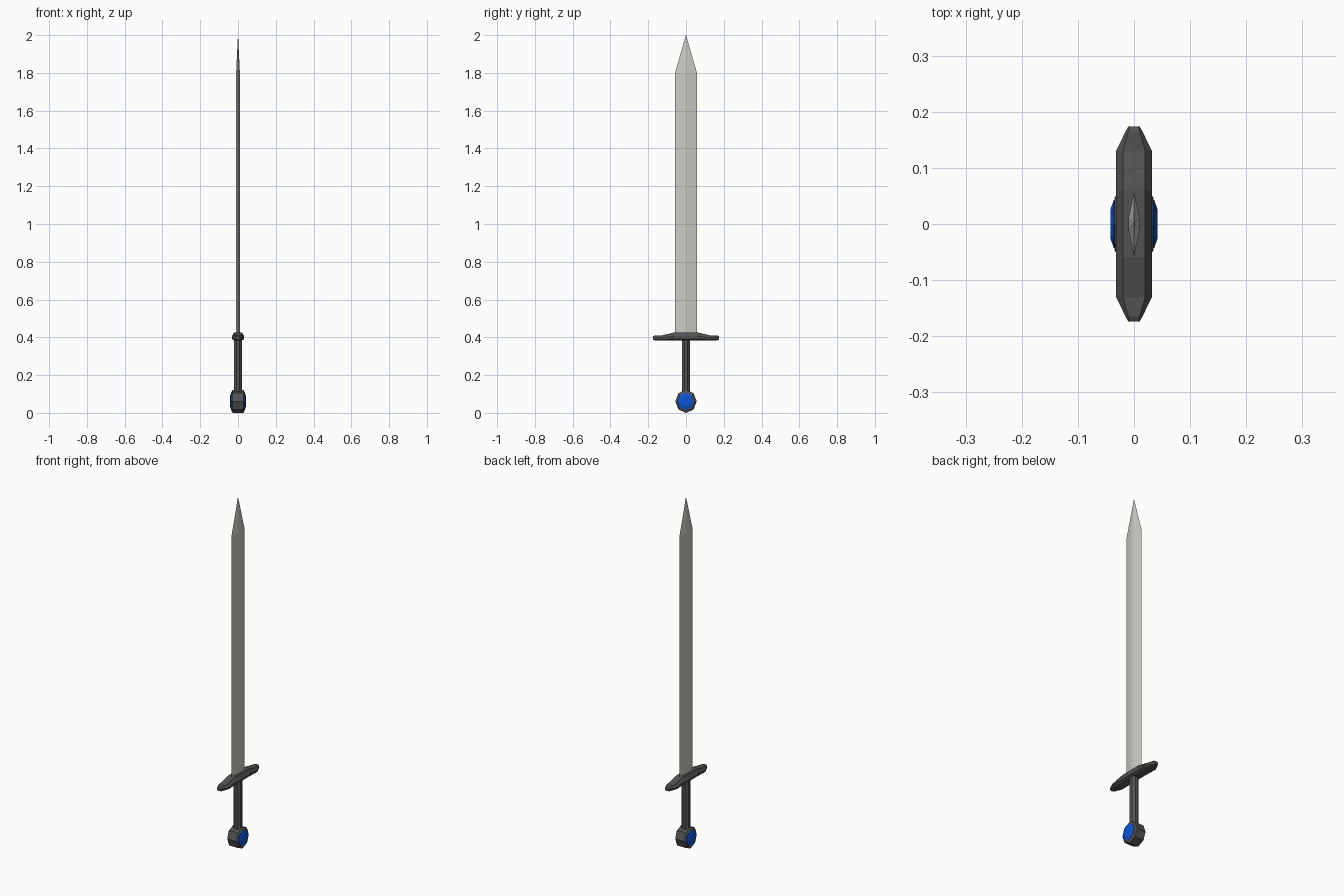
import bpy, bmesh, math

if "Cube" in bpy.data.objects:
    bpy.data.objects.remove(bpy.data.objects["Cube"])


def material(name, rgb):
    m = bpy.data.materials.new(name)
    m.diffuse_color = (*rgb, 1)
    m.use_nodes = True
    m.node_tree.nodes["Principled BSDF"].inputs["Base Color"].default_value = m.diffuse_color
    return m


STEEL = material("pale steel", (0.60, 0.60, 0.56))
IRON = material("dark iron", (0.085, 0.085, 0.085))
BLUE = material("blue gem", (0.003, 0.09, 0.66))


def loft(name, rings, mat):
    """Skin equal-length rings of points into a closed flat-shaded solid."""
    bm = bmesh.new()
    loops = [[bm.verts.new(p) for p in ring] for ring in rings]
    n = len(loops[0])
    for a, b in zip(loops, loops[1:]):
        for i in range(n):
            j = (i + 1) % n
            bm.faces.new((a[i], a[j], b[j], b[i]))
    bm.faces.new(loops[0])
    bm.faces.new(loops[-1])
    bmesh.ops.remove_doubles(bm, verts=bm.verts, dist=0.00005)
    bmesh.ops.recalc_face_normals(bm, faces=bm.faces)
    me = bpy.data.meshes.new(name)
    bm.to_mesh(me)
    bm.free()
    me.materials.append(mat)
    ob = bpy.data.objects.new(name, me)
    bpy.context.collection.objects.link(ob)
    return ob


# blade: flattened diamond with a narrow flat ridge, tapering to a point
def blade_ring(z, w, t, ridge):
    return [(0, -w, z), (t, -ridge, z), (t, ridge, z),
            (0, w, z), (-t, ridge, z), (-t, -ridge, z)]


loft("blade", [blade_ring(0.40, 0.058, 0.010, 0.010),
               blade_ring(1.80, 0.058, 0.010, 0.010),
               blade_ring(2.00, 0.0004, 0.0003, 0.0002)], STEEL)


# crossguard: chamfered sections along y, thinner and narrower at the ends
def guard_ring(y, w, top_w, z0, z1, z2, z3):
    return [(-top_w, y, z0), (top_w, y, z0), (w, y, z1), (w, y, z2),
            (top_w, y, z3), (-top_w, y, z3), (-w, y, z2), (-w, y, z1)]


half = [(0.060, 0.032, 0.020, 0.384, 0.391, 0.406, 0.426),
        (0.130, 0.032, 0.020, 0.384, 0.389, 0.398, 0.410),
        (0.165, 0.015, 0.010, 0.384, 0.388, 0.402, 0.410),
        (0.174, 0.010, 0.008, 0.388, 0.391, 0.401, 0.406)]
sections = [(-s[0], *s[1:]) for s in reversed(half)] + half
loft("crossguard", [guard_ring(*s) for s in sections], IRON)

# grip: octagonal rod
OCT = [math.radians(45 * k) for k in range(8)]
loft("grip", [[(0.024 * math.cos(a + math.pi / 8), 0.024 * math.sin(a + math.pi / 8), z)
               for a in OCT] for z in (0.10, 0.39)], IRON)


# pommel: octagonal drum lying along x, with a gem on each face
def drum_ring(x, r):
    return [(x, 0.93 * r * math.cos(a), 0.061 + r * math.sin(a)) for a in OCT]


loft("pommel", [drum_ring(-0.035, 0.050), drum_ring(-0.028, 0.061),
                drum_ring(0.028, 0.061), drum_ring(0.035, 0.050)], IRON)
for side, label in ((1, "right"), (-1, "left")):
    loft("gem_" + label, [drum_ring(side * 0.030, 0.046),
                          drum_ring(side * 0.036, 0.046),
                          drum_ring(side * 0.042, 0.028)], BLUE)
